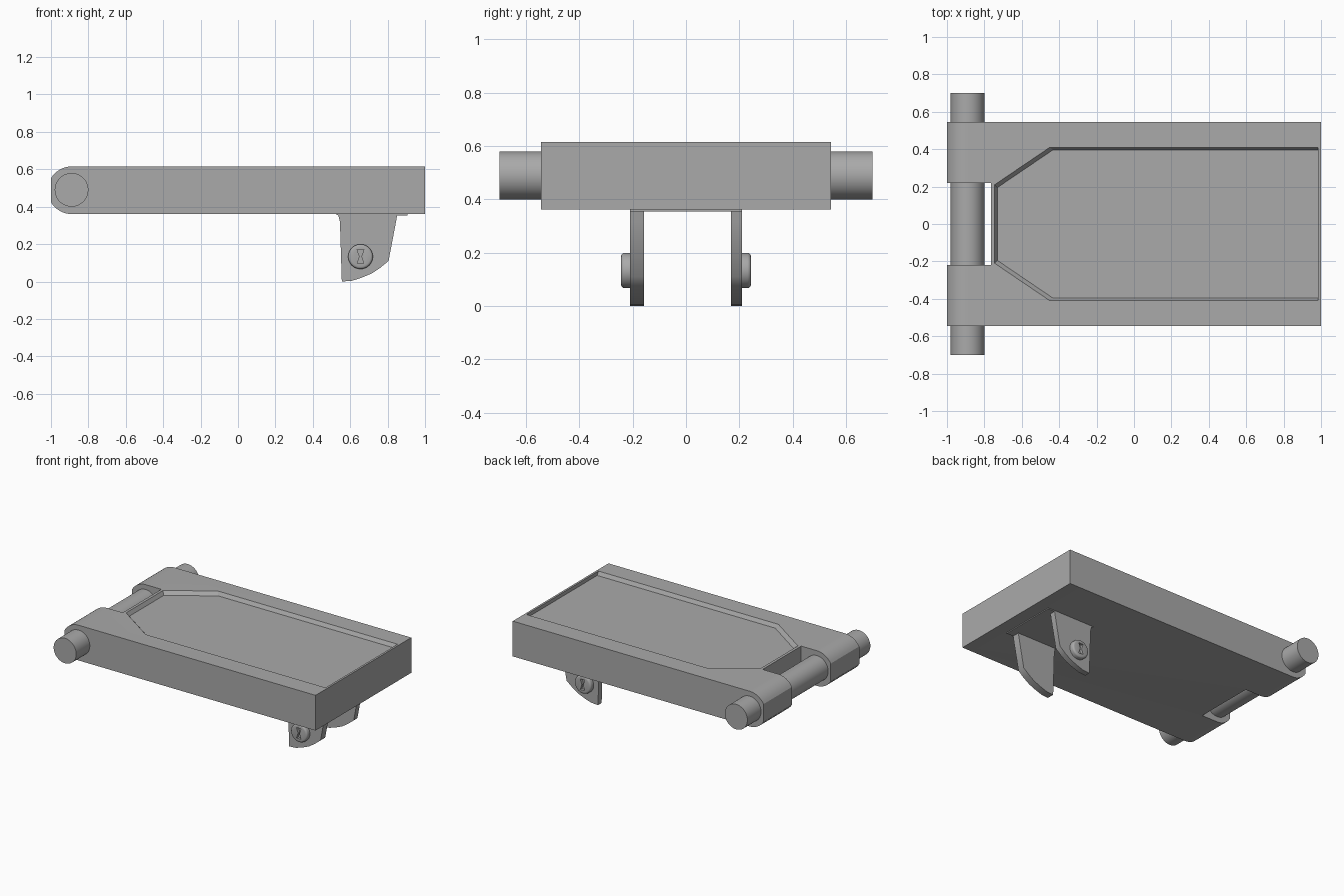
import bpy, bmesh, math
from mathutils import Matrix

cube = bpy.data.objects.get("Cube")
if cube:
    bpy.data.objects.remove(cube, do_unlink=True)

grey = bpy.data.materials.new("plain grey")
grey.use_nodes = True
colour = (0.4, 0.4, 0.4, 1)
grey.diffuse_color = colour
grey.node_tree.nodes["Principled BSDF"].inputs["Base Color"].default_value = colour


def smooth(obj, angle):
    bpy.ops.object.select_all(action='DESELECT')
    obj.select_set(True)
    bpy.context.view_layer.objects.active = obj
    bpy.ops.object.shade_smooth_by_angle(angle=math.radians(angle))


def finish(name, bm, angle=None):
    bmesh.ops.recalc_face_normals(bm, faces=bm.faces)
    mesh = bpy.data.meshes.new(name)
    bm.to_mesh(mesh)
    bm.free()
    mesh.materials.append(grey)
    obj = bpy.data.objects.new(name, mesh)
    bpy.context.collection.objects.link(obj)
    if angle:
        smooth(obj, angle)
    return obj


def prism(name, profile, y0, y1, angle=None):
    """Extrude an x-z profile along y."""
    bm = bmesh.new()
    face = bm.faces.new([bm.verts.new((x, y0, z)) for x, z in profile])
    new = bmesh.ops.extrude_face_region(bm, geom=[face])["geom"]
    bmesh.ops.translate(bm, vec=(0, y1 - y0, 0),
                        verts=[v for v in new if isinstance(v, bmesh.types.BMVert)])
    return finish(name, bm, angle)


def cylinder(name, x, z, y0, y1, radius, round_end=0):
    """Capped cylinder along y, its end farthest from y = 0 optionally rounded."""
    bm = bmesh.new()
    place = Matrix.Translation((x, (y0 + y1) / 2, z)) @ Matrix.Rotation(math.pi / 2, 4, 'X')
    bmesh.ops.create_cone(bm, cap_ends=True, segments=48, radius1=radius, radius2=radius,
                          depth=y1 - y0, matrix=place)
    if round_end:
        outer = max(abs(y0), abs(y1))
        rim = [e for e in bm.edges if all(abs(abs(v.co.y) - outer) < 1e-4 for v in e.verts)]
        bmesh.ops.bevel(bm, geom=rim, offset=round_end, segments=3, profile=0.5,
                        affect='EDGES')
    return finish(name, bm, 35)


def cut(obj, cutter):
    mod = obj.modifiers.new("cut", 'BOOLEAN')
    mod.operation = 'DIFFERENCE'
    mod.solver = 'EXACT'
    mod.object = cutter
    bpy.ops.object.select_all(action='DESELECT')
    bpy.context.view_layer.objects.active = obj
    obj.select_set(True)
    bpy.ops.object.modifier_apply(modifier=mod.name)
    bpy.data.objects.remove(cutter, do_unlink=True)


# Slab with a rounded hinge end, blunted at the tip
BOTTOM, TOP, PIN_X, PIN_Z = 0.361, 0.615, -0.89, 0.488
half = (TOP - BOTTOM) / 2
profile = [(1, BOTTOM), (1, TOP)]
for i in range(25):
    a = math.pi / 2 + math.pi * i / 24
    profile.append((max(-1, PIN_X + half * math.cos(a)), PIN_Z + half * math.sin(a)))
profile = [p for i, p in enumerate(profile)
           if not (p[0] == -1 and profile[i - 1][0] == -1 and profile[i + 1][0] == -1)]
slab = prism("slab", profile, -0.545, 0.545)

# Slot between the hinge knuckles
slot = [(-1.2, 0.2), (-0.765, 0.2), (-0.765, 0.8), (-1.2, 0.8)]
cut(slab, prism("slot_cutter", slot, -0.22, 0.22))

# Shallow seat recess with clipped corners and steep sides
FLOOR, INSET, END = TOP - 0.026, 0.015, 0.985
plan = [(-0.745, 0.21), (-0.45, 0.41), (END, 0.41)]
bm = bmesh.new()
rows = []
for x, y in plan:
    inner_x = x if x == END else x + INSET
    inner_y = y - INSET
    rows.append([bm.verts.new(p) for p in
                 ((x, -y, 0.8), (x, -y, TOP), (inner_x, -inner_y, FLOOR),
                  (inner_x, inner_y, FLOOR), (x, y, TOP), (x, y, 0.8))])
for a, b in zip(rows, rows[1:]):
    for i in range(6):
        j = (i + 1) % 6
        bm.faces.new((a[i], a[j], b[j], b[i]))
first, last = rows[0], rows[-1]
bm.faces.new((first[0], first[1], first[4], first[5]))
bm.faces.new(first[1:5])
bm.faces.new(last)
cut(slab, finish("seat_cutter", bm))
smooth(slab, 12)

# Blend the recess floor into its sides, keeping the free end crisp
sharp = slab.data.attributes["sharp_edge"].data
for edge in slab.data.edges:
    ends = [slab.data.vertices[i].co for i in edge.vertices]
    if all(FLOOR - 0.002 < v.z < TOP + 0.002 and abs(v.y) < 0.42 and v.x > -0.75
           for v in ends):
        on_floor = min(v.z for v in ends) < FLOOR + 0.002
        at_end = all(v.x > END - 0.002 for v in ends)
        if on_floor and not at_end:
            sharp[edge.index].value = False

# Hinge pin
cylinder("hinge_pin", PIN_X, 0.49, -0.7, 0.7, 0.09)

# Bracket under the free end
mount = [(0.52, BOTTOM), (0.535, 0.354), (0.905, 0.354), (0.905, BOTTOM)]
prism("bracket_mount", mount, -0.21, 0.21)
cheek = [(0.535, 0.36), (0.545, 0.32), (0.555, 0), (0.61, 0.004), (0.66, 0.02),
         (0.715, 0.043), (0.76, 0.073), (0.805, 0.11), (0.845, 0.32), (0.852, 0.36)]
BOLT_X, BOLT_Z = 0.655, 0.133
notch = [(-0.018, -0.038), (0.018, -0.038), (0.005, 0),
         (0.018, 0.038), (-0.018, 0.038), (-0.005, 0)]
for side, s, inner in (("right", -1, 0.157), ("left", 1, 0.168)):
    def span(a, b):
        return sorted((s * a, s * b))

    prism(side + "_cheek", cheek, *span(inner, 0.21), 60)
    # Rounded bolt head with a waisted notch
    bolt = cylinder(side + "_bolt", BOLT_X, BOLT_Z, *span(0.205, 0.244), 0.066, 0.013)
    shape = [(BOLT_X + x, BOLT_Z + z) for x, z in notch]
    cut(bolt, prism("notch_cutter", shape, *span(0.224, 0.26)))
    smooth(bolt, 35)
